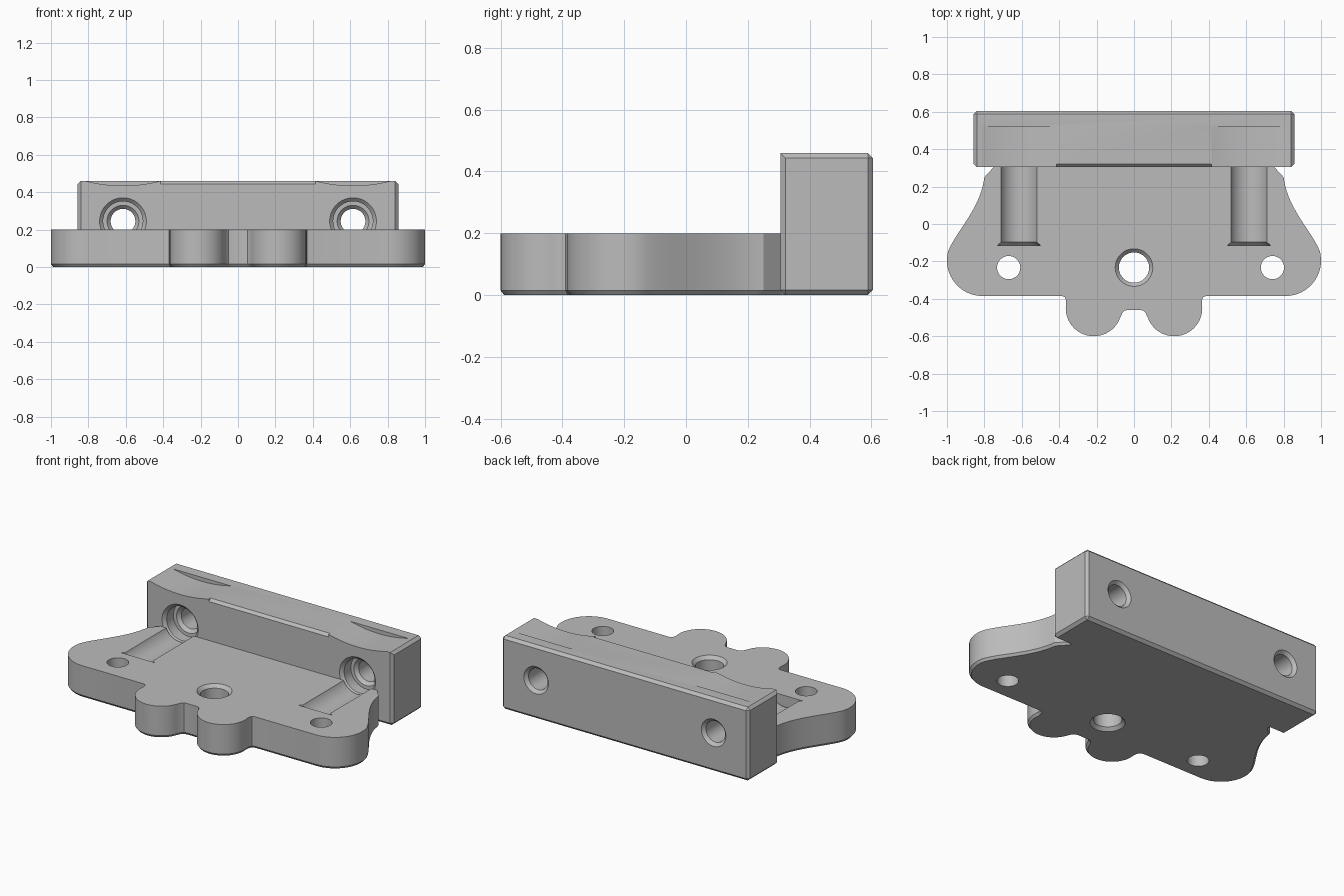
import bpy, bmesh
from math import sin, cos, pi, radians
from mathutils import Matrix, Vector
from mathutils.geometry import interpolate_bezier

if "Cube" in bpy.data.objects:
    bpy.data.objects.remove(bpy.data.objects["Cube"], do_unlink=True)

grey = bpy.data.materials.new("plain_grey")
grey.use_nodes = True
colour = (0.5, 0.5, 0.5, 1)
grey.diffuse_color = colour
grey.node_tree.nodes["Principled BSDF"].inputs["Base Color"].default_value = colour


def to_object(name, bm):
    bmesh.ops.recalc_face_normals(bm, faces=bm.faces)
    mesh = bpy.data.meshes.new(name)
    bm.to_mesh(mesh)
    bm.free()
    mesh.materials.append(grey)
    ob = bpy.data.objects.new(name, mesh)
    bpy.context.collection.objects.link(ob)
    return ob


def box(name, low, high, chamfer=0, keep=lambda e: True):
    bm = bmesh.new()
    bmesh.ops.create_cube(bm, size=1)
    for v in bm.verts:
        v.co = [l + (c + 0.5) * (h - l) for c, l, h in zip(v.co, low, high)]
    if chamfer:
        edges = [e for e in bm.edges if keep(e)]
        bmesh.ops.bevel(bm, geom=edges, offset=chamfer, segments=1, affect='EDGES')
    return to_object(name, bm)


def lathe(name, profile, place, sides=64):
    """Closed turned solid from (position, radius) pairs along local z."""
    bm = bmesh.new()
    rings = [[bm.verts.new((r * cos(2 * pi * i / sides), r * sin(2 * pi * i / sides), z))
              for i in range(sides)] for z, r in profile]
    for a, b in zip(rings, rings[1:]):
        for i in range(sides):
            j = (i + 1) % sides
            bm.faces.new((a[i], a[j], b[j], b[i]))
    bm.faces.new(rings[0])
    bm.faces.new(rings[-1])
    bm.transform(place)
    return to_object(name, bm)


def combine(target, tool, operation):
    mod = target.modifiers.new("join", 'BOOLEAN')
    mod.object, mod.operation, mod.solver = tool, operation, 'EXACT'
    bpy.context.view_layer.objects.active = target
    bpy.ops.object.modifier_apply(modifier=mod.name)
    bpy.data.objects.remove(tool, do_unlink=True)


def arc(cx, cy, r, start, end, steps):
    angles = [radians(start + (end - start) * i / steps) for i in range(steps + 1)]
    return [(cx + r * cos(a), cy + r * sin(a)) for a in angles]


# Base plate: mirrored half outline with flared ears and two front lobes
flank = interpolate_bezier(Vector((.80, .25)), Vector((.82, .08)),
                           Vector((.957, -.045)), Vector((.993, -.146)), 20)
half = [(.745, .45), (.745, .31)] + [(p.x, p.y) for p in flank[:-1]]
half += arc(.81, -.195, .19, 15, -90, 20)
half += [(.385, -.385), (.37, -.39), (.364, -.405)]
half += arc(.215, -.45, .15, 10, -160, 30)
half += [(.062, -.475), (.05, -.463), (.035, -.46)]
outline = half + [(-x, y) for x, y in reversed(half)]

bm = bmesh.new()
bottom = bm.faces.new([bm.verts.new((x, y, .015)) for x, y in outline])
extruded = bmesh.ops.extrude_face_region(bm, geom=[bottom], use_keep_orig=True)
for v in extruded["geom"]:
    if isinstance(v, bmesh.types.BMVert):
        v.co.z = .2
bmesh.ops.recalc_face_normals(bm, faces=bm.faces)
bm.faces.ensure_lookup_table()
bottom = next(f for f in bm.faces if all(v.co.z < .1 for v in f.verts))
bmesh.ops.inset_region(bm, faces=[bottom], thickness=.012)
for v in bottom.verts:
    v.co.z = 0
bracket = to_object("mounting_bracket", bm)


# Upright rear wall, chamfered except along the front top edge
def not_front_top(e):
    return not all(v.co.y < .4 and v.co.z > .4 for v in e.verts)


wall = box("rear_wall", (-.857, .305, 0), (.857, .605, .46), .017, not_front_top)
combine(bracket, wall, 'UNION')

# Chamfer on the middle of the front top edge
wedge = box("edge_cutter", (-.415, -.05, -.012), (.415, .05, .012))
wedge.data.transform(Matrix.Translation((0, .3045, .4605)) @ Matrix.Rotation(radians(45), 4, 'X'))
combine(bracket, wedge, 'DIFFERENCE')

along_y = Matrix.Rotation(radians(-90), 4, 'X')
bolt = [(-.115, .125), (-.097, .106), (.304, .106), (.305, .125), (.324, .106),
        (.39, .106), (.391, .085), (.411, .066), (.586, .066), (.625, .105)]
for side in (-1, 1):
    # Counterbored bolt hole with its trough in the plate
    tool = lathe("bolt_cutter", bolt, Matrix.Translation((side * .615, 0, .245)) @ along_y)
    combine(bracket, tool, 'DIFFERENCE')
    # Shallow dish in the wall top
    dish = lathe("dish_cutter", [(.2, .81), (.52, .81)],
                 Matrix.Translation((side * .615, 0, 1.245)) @ along_y, 256)
    combine(bracket, dish, 'DIFFERENCE')

# Vertical holes: chamfered centre hole and two plain ear holes
centre = [(-.02, .12), (.02, .081), (.18, .081), (.22, .12)]
plain = [(-.05, .062), (.25, .062)]
for x, profile in ((0, centre), (-.67, plain), (.74, plain)):
    tool = lathe("hole_cutter", profile, Matrix.Translation((x, -.233, 0)))
    combine(bracket, tool, 'DIFFERENCE')

bpy.ops.object.select_all(action='DESELECT')
bracket.select_set(True)
bpy.context.view_layer.objects.active = bracket
bpy.ops.object.shade_smooth_by_angle(angle=radians(30))
